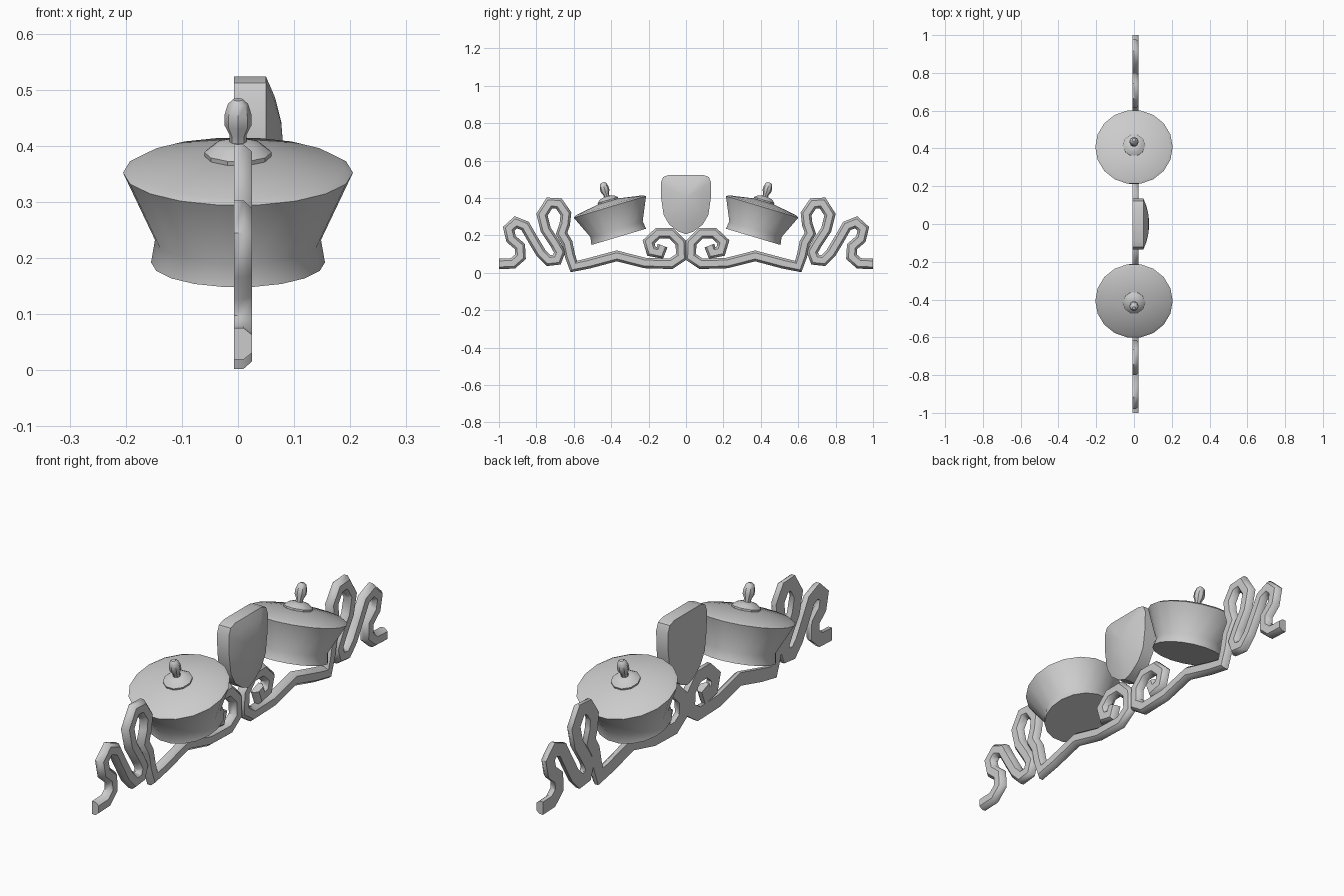
import bpy, bmesh, math
from mathutils import Vector, Matrix

if "Cube" in bpy.data.objects:
    bpy.data.objects.remove(bpy.data.objects["Cube"])


def finish(name, bm, angle=35):
    bmesh.ops.recalc_face_normals(bm, faces=bm.faces)
    me = bpy.data.meshes.new(name)
    bm.to_mesh(me)
    bm.free()
    ob = bpy.data.objects.new(name, me)
    bpy.context.collection.objects.link(ob)
    bpy.ops.object.select_all(action='DESELECT')
    ob.select_set(True)
    bpy.context.view_layer.objects.active = ob
    bpy.ops.object.shade_smooth_by_angle(angle=math.radians(angle))
    return ob


def bridge(bm, a, b):
    n = len(a)
    for i in range(n):
        bm.faces.new((a[i], a[(i + 1) % n], b[(i + 1) % n], b[i]))


def loft(name, rings, angle=35):
    bm = bmesh.new()
    vr = [[bm.verts.new(p) for p in r] for r in rings]
    for a, b in zip(vr, vr[1:]):
        bridge(bm, a, b)
    bm.faces.new(vr[0])
    bm.faces.new(vr[-1])
    return finish(name, bm, angle)


# Scroll ribbon: flat-backed section swept along a path in the y-z plane
PATH = [(1.0, .047), (.925, .05), (.885, .085), (.888, .14), (.935, .18),
        (.948, .235), (.91, .27), (.86, .25), (.82, .18), (.775, .105),
        (.735, .065), (.69, .07), (.675, .11), (.70, .155), (.75, .23),
        (.77, .31), (.73, .373), (.68, .37), (.642, .315), (.648, .26),
        (.665, .21), (.635, .16), (.62, .09), (.60, .033), (.52, .05),
        (.37, .09), (.22, .052), (.08, .048), (.025, .085), (.028, .16),
        (.08, .212), (.15, .212), (.2, .165), (.185, .115), (.14, .105), (.125, .145)]
SECTION = [(-.028, -.007), (-.028, .01), (-.016, .025),
           (.016, .025), (.028, .01), (.028, -.007)]


def scroll(name, side):
    pts = [Vector(p) for p in PATH]
    rings = []
    for i, p in enumerate(pts):
        d0 = (p - pts[max(i - 1, 0)]).normalized()
        d1 = (pts[min(i + 1, len(pts) - 1)] - p).normalized()
        t = (d0 + d1).normalized()
        if i == 0:
            t = Vector((-1, 0))
        n = Vector((-t.y, t.x))
        k = 1 / max(.8, t.dot(d1 if i == 0 else d0 if i == len(pts) - 1 else d1))
        rings.append([(x, side * (p.x + n.x * u * k), p.y + n.y * u * k) for u, x in SECTION])
    loft(name, rings, 50)


# Crown-shaped pot: lathed and tilted outwards
POT = [(.155, -.167), (.148, -.125), (.205, 0), (.19, .009), (.06, .03)]
BOSS = [(.058, .02), (.06, .038), (.042, .052), (.022, .058)]
KNOB = [(.016, .045), (.015, .07), (.024, .088), (.024, .108), (.018, .128), (.009, .136)]


def lathe(name, profile, sides, side):
    m = Matrix.Translation((0, side * .407, .352)) @ Matrix.Rotation(-side * math.radians(16.6), 4, 'X')
    rings = [[m @ Vector((r * math.cos(a), r * math.sin(a), z))
              for a in (2 * math.pi * i / sides for i in range(sides))] for r, z in profile]
    loft(name, rings)


for side, tag in ((1, "right"), (-1, "left")):
    scroll("scroll_" + tag, side)
    lathe("pot_" + tag, POT, 18, side)
    lathe("lid_boss_" + tag, BOSS, 10, side)
    lathe("lid_knob_" + tag, KNOB, 8, side)

# Shield with domed front
half = [(.09, .523), (.122, .512), (.135, .48), (.133, .40), (.12, .31), (.09, .258), (.04, .22)]
outline = [(0, .523)] + half + [(0, .206)] + [(-y, z) for y, z in reversed(half)]
layers = [(1, -.007), (1, .05), (.7, .066), (.35, .077), (.05, .08)]
loft("shield", [[(x, y * s, .40 + (z - .40) * s) for y, z in outline] for s, x in layers])
